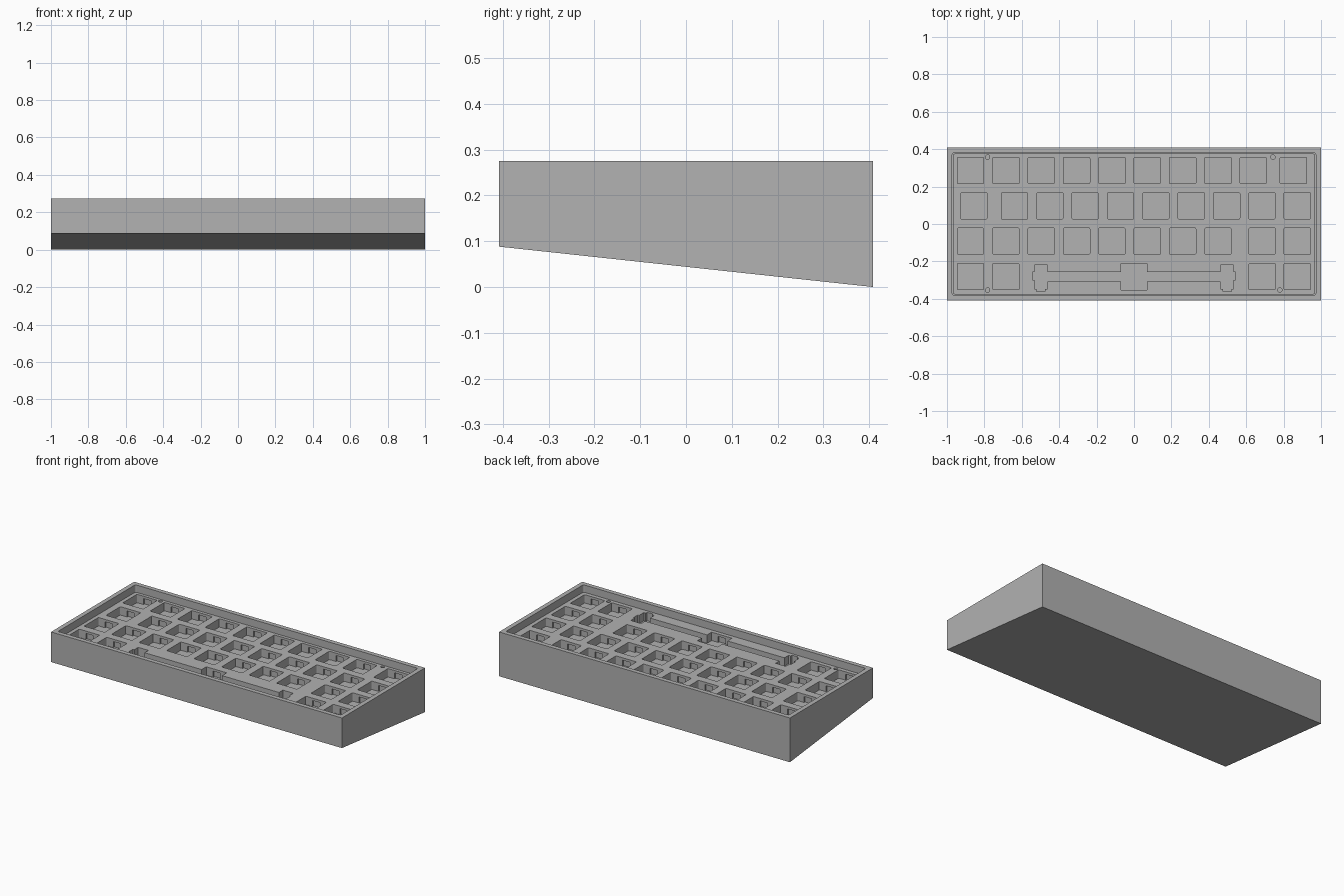
import bpy, bmesh, math

if "Cube" in bpy.data.objects:
    bpy.data.objects.remove(bpy.data.objects["Cube"])

TOP, PLATE_TOP, FLOOR = 0.275, 0.232, 0.18
U, HOLE = 0.189, 0.141          # key pitch and switch hole size

grey = bpy.data.materials.new("case grey")
grey.diffuse_color = (0.445, 0.445, 0.445, 1)
grey.use_nodes = True
grey.node_tree.nodes["Principled BSDF"].inputs["Base Color"].default_value = grey.diffuse_color


def finish(name, bm):
    bmesh.ops.recalc_face_normals(bm, faces=bm.faces)
    me = bpy.data.meshes.new(name)
    bm.to_mesh(me)
    bm.free()
    ob = bpy.data.objects.new(name, me)
    me.materials.append(grey)
    bpy.context.collection.objects.link(ob)
    return ob


def prism(bm, pts, z0, z1):
    """Extrude a flat outline between two heights."""
    face = bm.faces.new([bm.verts.new((x, y, z0)) for x, y in pts])
    res = bmesh.ops.extrude_face_region(bm, geom=[face])
    verts = [g for g in res["geom"] if isinstance(g, bmesh.types.BMVert)]
    bmesh.ops.translate(bm, verts=verts, vec=(0, 0, z1 - z0))


def rect(cx, cy, w, d):
    return [(cx + sx * w / 2, cy + sy * d / 2)
            for sx, sy in ((-1, -1), (1, -1), (1, 1), (-1, 1))]


def round_rect(cx, cy, w, d, r, n=3):
    pts = []
    for i, (sx, sy) in enumerate(((1, 1), (-1, 1), (-1, -1), (1, -1))):
        for k in range(n + 1):
            a = math.pi / 2 * (i + k / n)
            pts.append((cx + sx * (w / 2 - r) + r * math.cos(a),
                        cy + sy * (d / 2 - r) + r * math.sin(a)))
    return pts


def cut(ob, cutter):
    mod = ob.modifiers.new("cut", "BOOLEAN")
    mod.operation, mod.solver, mod.object = "DIFFERENCE", "EXACT", cutter
    bpy.context.view_layer.objects.active = ob
    bpy.ops.object.modifier_apply(modifier=mod.name)
    bpy.data.objects.remove(cutter)


# Wedge-shaped case with a pocket for the switch plate
bm = bmesh.new()
prism(bm, rect(0, 0, 2, 0.816), 0, TOP)
for v in bm.verts:
    if v.co.z < 0.01 and v.co.y < 0:
        v.co.z = 0.088
case = finish("case", bm)
bm = bmesh.new()
prism(bm, round_rect(0, 0, 1.944, 0.76, 0.01), FLOOR, 0.4)
cut(case, finish("pocket_cutter", bm))

# Switch plate resting in the pocket
bm = bmesh.new()
prism(bm, round_rect(0, 0, 1.936, 0.752, 0.01), FLOOR, PLATE_TOP)
plate = finish("switch_plate", bm)

# Staggered key positions
X0 = -0.874
rows = {
    0.286: [X0 + U * i for i in range(9)] + [0.852],
    0.097: [-0.856] + [-0.639 + U * i for i in range(9)],
    -0.092: [X0 + U * i for i in range(8)] + [0.685, 0.873],
    -0.281: [X0, -0.685, 0.685, 0.873],
}
keys = [(x, y) for y, xs in rows.items() for x in xs]

bm = bmesh.new()
for x, y in keys:
    prism(bm, round_rect(x, y, HOLE, HOLE, 0.006), 0.1, 0.4)
# Screw holes
for x, y in ((-0.783, 0.358), (0.743, 0.358), (-0.783, -0.353), (0.78, -0.353)):
    prism(bm, [(x + 0.012 * math.cos(a * math.pi / 6), y + 0.012 * math.sin(a * math.pi / 6))
               for a in range(12)], 0.1, 0.4)
# Space bar opening: switch hole, slot and stabiliser pockets, mirrored in x
half = [(0.07, -0.352), (0.07, -0.307), (0.462, -0.307), (0.462, -0.347),
        (0.477, -0.347), (0.477, -0.36), (0.52, -0.36), (0.52, -0.347),
        (0.533, -0.347), (0.533, -0.3), (0.542, -0.3), (0.542, -0.257),
        (0.533, -0.257), (0.533, -0.219), (0.462, -0.219), (0.462, -0.257),
        (0.07, -0.257), (0.07, -0.211)]
prism(bm, half + [(-x, y) for x, y in reversed(half)], 0.1, 0.4)
cut(plate, finish("hole_cutter", bm))

# Clip notches under the lip of every switch hole
bm = bmesh.new()
for x, y in keys + [(0, -0.281)]:
    prism(bm, rect(x, y, 0.05, HOLE + 0.02), 0.1, PLATE_TOP - 0.015)
cut(plate, finish("notch_cutter", bm))
